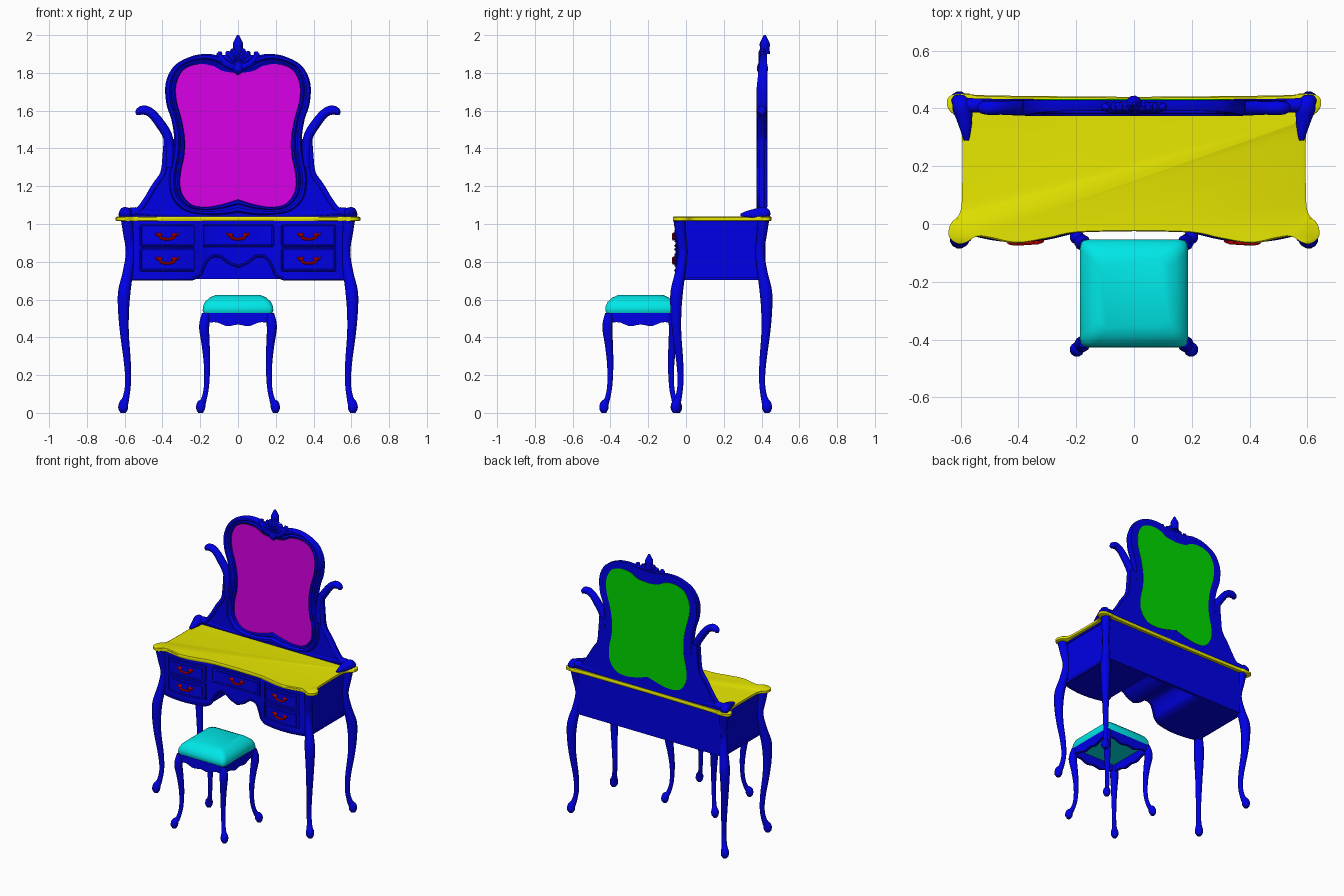
import bpy, bmesh
from math import sin, cos, pi, radians
from mathutils import Vector

cube = bpy.data.objects.get("Cube")
if cube:
    bpy.data.objects.remove(cube, do_unlink=True)


def material(name, rgb):
    m = bpy.data.materials.new(name)
    m.use_nodes = True
    m.diffuse_color = (*rgb, 1)
    m.node_tree.nodes["Principled BSDF"].inputs["Base Color"].default_value = (*rgb, 1)
    return m


BLUE = material("blue wood", (0, 0, .8))
YELLOW = material("yellow top", (.8, .8, 0))
CYAN = material("cyan fabric", (0, .8, .8))
MAGENTA = material("magenta glass", (.7, 0, .8))
GREEN = material("green backing", (0, .7, 0))
RED = material("red metal", (.8, 0, 0))
SIDES = (("left", 1), ("right", -1))


def smooth(pts, n=4):
    """Catmull-Rom curve through points of any dimension."""
    p = [Vector(q) for q in pts]
    p = [p[0]] + p + [p[-1]]
    out = []
    for a, b, c, d in zip(p, p[1:], p[2:], p[3:]):
        for i in range(n):
            t = i / n
            out.append((2 * b + (c - a) * t + (2 * a - 5 * b + 4 * c - d) * t * t
                        + (3 * b - a - 3 * c + d) * t ** 3) / 2)
    return out + [p[-1]]


def loft(name, rings, mat, caps=True, closed=False):
    """Skin a series of equal closed rings."""
    bm = bmesh.new()
    loops = [[bm.verts.new(v) for v in r] for r in rings]
    for a, b in zip(loops, loops[1:] + loops[:1] if closed else loops[1:]):
        for i in range(len(a)):
            j = (i + 1) % len(a)
            bm.faces.new((a[i], a[j], b[j], b[i]))
    if caps and not closed:
        bm.faces.new(loops[0])
        bm.faces.new(loops[-1])
    bmesh.ops.recalc_face_normals(bm, faces=bm.faces)
    me = bpy.data.meshes.new(name)
    bm.to_mesh(me)
    bm.free()
    me.materials.append(mat)
    me.shade_smooth()
    me.set_sharp_from_angle(angle=radians(40))
    ob = bpy.data.objects.new(name, me)
    bpy.context.collection.objects.link(ob)


def tube(name, pts, mat, n=4, sides=10, flat=False):
    """Round sweep through (x, y, z, radius) points."""
    path = smooth(pts, n) if not flat else [Vector(p) for p in pts]
    pos = [p.to_3d() for p in path]
    rings, old, u = [], None, None
    for i, p in enumerate(path):
        t = (pos[min(i + 1, len(pos) - 1)] - pos[max(i - 1, 0)]).normalized()
        u = t.orthogonal().normalized() if old is None else old.rotation_difference(t) @ u
        w, old = t.cross(u), t
        rings.append([pos[i] + (u * cos(2 * pi * k / sides) + w * sin(2 * pi * k / sides)) * p[3]
                      for k in range(sides)])
    loft(name, rings, mat)


def prism(name, outline, y0, y1, mat):
    loft(name, [[(x, y, z) for x, z in outline] for y in (y0, y1)], mat)


def box(name, x0, x1, y0, y1, z0, z1, mat):
    prism(name, [(x0, z0), (x1, z0), (x1, z1), (x0, z1)], y0, y1, mat)


def mirrored(half):
    return list(half) + [(-p[0], p[1]) for p in reversed(half[1:-1])]


def front(x):
    """Depth of the serpentine drawer front at x."""
    return -.006 - .05 * max(0, sin(pi * (abs(x) - .15) / .5))


# Table top with a moulded edge
half = smooth([(0, -.025), (.2, -.03), (.3, -.05), (.41, -.067), (.5, -.05), (.55, -.045),
               (.6, -.07), (.64, -.045), (.635, 0), (.602, .04), (.595, .12), (.595, .3),
               (.607, .36), (.644, .4), (.64, .442), (.58, .452), (.5, .445), (0, .44)])
outline = mirrored(half)
loft("table_top", [[(x * s, .19 + (y - .19) * s, z) for x, y in outline]
                   for s, z in ((.99, 1.016), (1, 1.019), (1, 1.035), (.985, 1.04))], YELLOW)

# Drawer case with a scalloped knee opening
arch = smooth([(0, .775), (.05, .795), (.1, .83), (.15, .82), (.18, .775), (.2, .73), (.24, .71)])
arch = [(p[0], p[1]) for p in arch] + [(.24 + .033 * i, .71) for i in range(1, 11)]
apron = [(-x, z) for x, z in reversed(arch[1:])] + arch
loft("drawer_case", [[(x, front(x), 1.02), (x, front(x), z), (x, .4, z), (x, .4, 1.02)]
                     for x, z in apron], BLUE)
box("back_panel", -.57, .57, .4, .42, .71, 1.02, BLUE)
tube("apron_edge", [(x, front(x), z, .008) for x, z in apron], BLUE, flat=True, sides=8)
for side, s in SIDES:
    box(side + "_side_moulding", s * .565, s * .58, -.01, .4, .703, .72, BLUE)
    box(side + "_top_moulding", s * .565, s * .577, -.01, .4, 1.005, 1.02, BLUE)


# Drawers with raised border, panel and pull
def drawer(name, x0, x1, z0, z1):
    xs = [x0 + (x1 - x0) * i / 12 for i in range(13)]
    for label, z in (("upper", z1), ("lower", z0)):
        tube(f"{name}_{label}_border", [(x, front(x), z, .007) for x in xs], BLUE, flat=True, sides=6)
    for label, x in (("first", x0), ("second", x1)):
        tube(f"{name}_{label}_upright", [(x, front(x), z0, .007), (x, front(x), z1, .007)],
             BLUE, flat=True, sides=6)
    m = .02
    xs = [x0 + m + (x1 - x0 - 2 * m) * i / 12 for i in range(13)]
    loft(name + "_panel", [[(x, front(x) + .01, z0 + m), (x, front(x) - .006, z0 + m),
                            (x, front(x) - .006, z1 - m), (x, front(x) + .01, z1 - m)]
                           for x in xs], BLUE)
    cx, cz = (x0 + x1) / 2, (z0 + z1) / 2
    bail = [(-.06, .016, .004), (-.052, .004, .006), (-.04, .005, .007), (-.032, -.012, .007),
            (0, -.018, .007)]
    bail += [(-a, b, r) for a, b, r in reversed(bail[:-1])]
    tube(name + "_pull", [(cx + a, front(cx + a) - .011, cz + b, r) for a, b, r in bail], RED, sides=8)
    for label, a in (("first", -.038), ("second", .038)):
        y = front(cx + a)
        tube(f"{name}_{label}_rosette", [(cx + a, y + .004, cz + .004, .013),
                                         (cx + a, y - .012, cz + .004, .012),
                                         (cx + a, y - .019, cz + .004, .006)], RED, flat=True)


drawer("centre_drawer", -.185, .185, .885, .99)
for side, s in SIDES:
    a, b = sorted((s * .235, s * .515))
    drawer(side + "_upper_drawer", a, b, .885, .99)
    drawer(side + "_lower_drawer", a, b, .755, .865)


# Cabriole legs, bowed along the corner diagonals
def legs(name, x, centre, depth, profile):
    for side, s in SIDES:
        for end, e in (("front", -1), ("back", 1)):
            tube(f"{name}_{end}_{side}_leg",
                 [(s * (x + d), centre + e * (depth + d), z, r) for d, z, r in profile],
                 BLUE, sides=12)


legs("table", .588, .187, .222,
     [(0, 1.018, .032), (-.007, .95, .028), (-.018, .85, .025), (-.004, .74, .028),
      (.014, .64, .034), (.018, .54, .03), (.013, .42, .024), (-.002, .27, .019),
      (-.006, .16, .016), (.005, .08, .018), (.018, .045, .026), (.02, .02, .026), (.02, 0, .014)])
legs("stool", .175, -.24, .172,
     [(-.003, .525, .02), (.002, .48, .027), (.004, .44, .027), (-.004, .36, .022),
      (-.011, .25, .017), (-.008, .14, .014), (.006, .07, .015), (.02, .045, .024),
      (.023, .02, .024), (.022, 0, .013)])

# Stool rails with scalloped lower edges
for i, label in enumerate(("front", "left", "back", "right")):
    rings = []
    for k in range(17):
        t = -.17 + .34 * k / 16
        low = .485 - .023 * cos(t / .17 * pi / 2) + .006 * cos(t / .17 * 3 * pi)
        ring = []
        for o, z in ((.183, .53), (.183, low), (.163, low), (.163, .53)):
            c, q = round(cos(i * pi / 2)), round(sin(i * pi / 2))
            ring.append((t * c + o * q, -.24 + t * q - o * c, z))
        rings.append(ring)
    loft(f"stool_{label}_rail", rings, BLUE)


# Stool cushion
def rounded_square(h, r, z):
    return [(sx * (h - r) + r * cos(a), -.24 + sy * (h - r) + r * sin(a), z)
            for q, (sx, sy) in enumerate(((1, 1), (-1, 1), (-1, -1), (1, -1)))
            for a in [(q + k / 3) * pi / 2 for k in range(4)]]


loft("cushion", [rounded_square(h, r, z) for h, r, z in
                 ((.18, .02, .527), (.187, .025, .54), (.186, .03, .562), (.175, .035, .588),
                  (.15, .035, .61), (.118, .03, .625))], CYAN)

# Mirror frame, lofted between matched inner and outer outlines
inner = [(0, 1.8), (.08, 1.81), (.14, 1.84), (.22, 1.845), (.29, 1.815), (.327, 1.74), (.325, 1.65),
         (.298, 1.55), (.282, 1.45), (.285, 1.36), (.305, 1.26), (.3, 1.17), (.25, 1.105),
         (.17, 1.09), (.08, 1.105), (0, 1.13)]
outer = [(0, 1.88), (.08, 1.885), (.15, 1.9), (.24, 1.89), (.335, 1.84), (.382, 1.75), (.38, 1.64),
         (.352, 1.55), (.338, 1.45), (.345, 1.36), (.365, 1.25), (.35, 1.14), (.28, 1.07),
         (.18, 1.05), (.08, 1.05), (0, 1.06)]
inside, outside = mirrored(smooth(inner)), mirrored(smooth(outer))
section = ((0, .405), (.08, .385), (.25, .38), (.4, .39), (.6, .374), (.85, .374), (1, .39),
           (1, .43), (0, .43))
loft("mirror_frame", [[(a[0] + (b[0] - a[0]) * t, y + max(0, b[1] - 1.72) * .1 * (y < .4),
                        a[1] + (b[1] - a[1]) * t)
                       for a, b in zip(inside, outside)] for t, y in section], BLUE, closed=True)
prism("mirror_glass", inside, .397, .404, MAGENTA)
prism("mirror_backing", inside, .424, .432, GREEN)

# Mirror stand: wings, scrolled arms and forward feet
for side, s in SIDES:
    wing = smooth([(.385, 1.46), (.392, 1.36), (.404, 1.27), (.45, 1.2), (.495, 1.125),
                   (.54, 1.07), (.6, 1.05)])
    edge = [tuple(p) for p in wing] + [(.6, 1.035), (0, 1.035), (0, 1.09)]
    edge += [tuple(p) for p in reversed(outer[8:15])]
    prism(side + "_wing", [(s * x, z) for x, z in edge], .394, .43, BLUE)
    tube(side + "_wing_edge", [(s * (p[0] - .008), .402, p[1], .016) for p in wing], BLUE, n=1)
    tube(side + "_arm", [(s * x, .402, z, r) for x, z, r in
                         ((.362, 1.3, .024), (.362, 1.4, .024), (.375, 1.47, .026), (.413, 1.532, .026),
                          (.457, 1.585, .024), (.495, 1.603, .025), (.522, 1.594, .022),
                          (.525, 1.578, .013))], BLUE)
    tube(side + "_foot_scroll", [(s * x, y, z, r) for x, y, z, r in
                                 ((.625, .435, 1.045, .012), (.6, .415, 1.055, .035),
                                  (.588, .37, 1.052, .03), (.582, .32, 1.05, .018),
                                  (.58, .29, 1.045, .009))], BLUE)
    tube(side + "_base_scroll", [(s * x, .411, z, r) for x, z, r in
                                 ((.61, 1.05, .028), (.54, 1.065, .024), (.42, 1.055, .022),
                                  (.2, 1.05, .02), (0, 1.055, .02))], BLUE)
    # Crest leaves curling away from the shell
    tube(side + "_crest_leaf", [(s * x, .405, z, r) for x, z, r in
                                ((.02, 1.83, .02), (.06, 1.85, .023), (.09, 1.88, .018),
                                 (.1, 1.9, .013), (.085, 1.908, .007))], BLUE)

# Crest shell and finial
for i in range(7):
    a = radians(-54 + 18 * i)
    tube(f"crest_petal_{i + 1}", [(sin(a) * d, y, 1.83 + cos(a) * d, r) for d, y, r in
                                  ((0, .41, .012), (.05, .402, .018), (.082, .405, .019),
                                   (.098, .415, .01))], BLUE, sides=8)
tube("crest_shell_base", [(0, .405, z, r) for z, r in ((1.79, .01), (1.815, .03), (1.85, .024))], BLUE)
tube("crest_finial", [(0, .417, z, r) for z, r in
                      ((1.9, .028), (1.93, .026), (1.955, .027), (1.975, .018), (2, .006))], BLUE)
